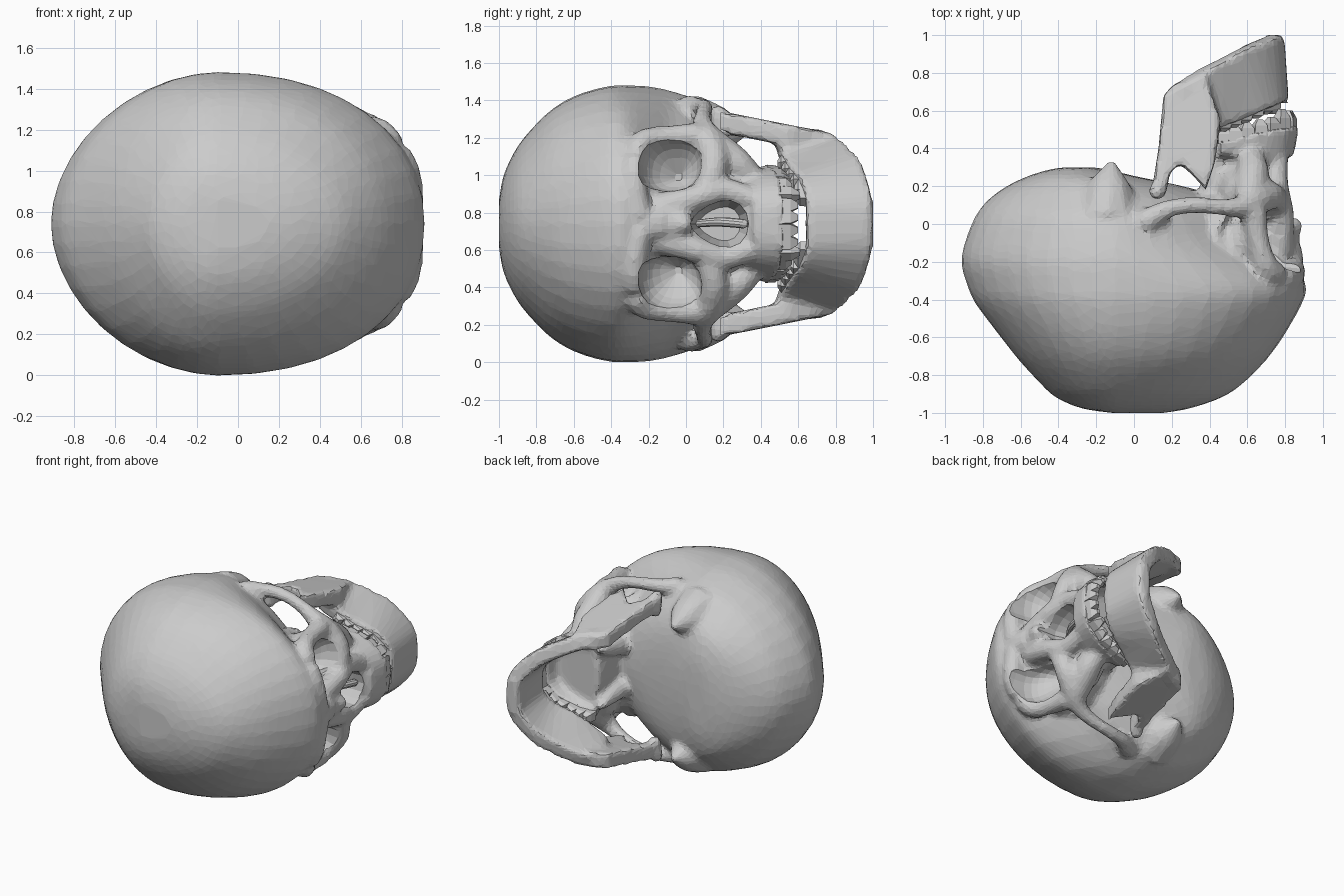
import bpy, bmesh, math
from mathutils import Vector

if "Cube" in bpy.data.objects:
    bpy.data.objects.remove(bpy.data.objects["Cube"])

MID = 0.74          # height of the symmetry plane (the skull lies on its side)


def power(v, n):
    return math.copysign(abs(v) ** (2 / n), v)


def loft(bm, rings):
    """Closed solid through rings of (x, y, s); s is measured from the symmetry plane."""
    vs = [[bm.verts.new((x, y, s + MID)) for x, y, s in r] for r in rings]
    n = len(vs[0])
    faces = [bm.faces.new((a[i], a[(i + 1) % n], b[(i + 1) % n], b[i]))
             for a, b in zip(vs, vs[1:]) for i in range(n)]
    faces += [bm.faces.new(vs[0]), bm.faces.new(vs[-1])]
    bmesh.ops.recalc_face_normals(bm, faces=faces)


def flip(ring, k):
    return [(x, y, s * k) for x, y, s in ring]


def dense(rows, k=4):
    """Smooth curve through rows of values."""
    out = []
    for i in range(len(rows) - 1):
        p = [rows[max(i - 1, 0)], rows[i], rows[i + 1], rows[min(i + 2, len(rows) - 1)]]
        for j in range(k):
            t = j / k
            out.append(tuple(b + .5 * t * (c - a + t * (2 * a - 5 * b + 4 * c - d + t * (3 * (b - c) + d - a)))
                             for a, b, c, d in zip(*p)))
    return out + [tuple(rows[-1])]


def tube(bm, pts, mirror=True):
    """Bone strut through points (x, y, s, radius) with rounded ends."""
    pts = dense(pts, 3)
    p = [Vector(q[:3]) for q in pts]
    rings = []
    for i, q in enumerate(pts):
        d = (p[min(i + 1, len(p) - 1)] - p[max(i - 1, 0)]).normalized()
        u = (Vector((.31, .17, .94)) if abs(d.z) < .8 else Vector((.1, .99, .1))).cross(d).normalized()
        w = d.cross(u)
        offs = [(0, 1)]
        if i == 0:
            offs = [(-0.8, 0.55), (0, 1)]
        elif i == len(p) - 1:
            offs = [(0, 1), (0.8, 0.55)]
        for o, k in offs:
            rings.append([tuple(p[i] + d * o * q[3] + (u * math.cos(a) + w * math.sin(a)) * q[3] * k)
                          for a in [j * math.tau / 10 for j in range(10)]])
    for k in ((1, -1) if mirror else (1,)):
        loft(bm, [flip(r, k) for r in rings])


def slices(bm, rows, xm, back=2, count=40):
    """Stack of egg-shaped slices along y: (y, back x, front x, half width, front squareness)."""
    rings = []
    for y, x0, x1, w, n in dense(rows):
        ring = []
        xc = min(xm, (x0 + x1) / 2)
        for j in range(count):
            a = j * math.tau / count
            c, s = math.cos(a), math.sin(a)
            m = n if c > 0 else back
            ring.append((xc + power(c, m) * ((x1 - xc) if c > 0 else (xc - x0)), y, w * power(s, m)))
        rings.append(ring)
    loft(bm, rings)


def wall(bm, half, t):
    """U-shaped wall; stations (top x, y, s, bottom x, y, s) from the middle to one end."""
    st = dense([(a, b, -c, d, e, -f) for a, b, c, d, e, f in half[:0:-1]] + half, 3)
    rings = []
    for i, q in enumerate(st):
        a, b = st[max(i - 1, 0)], st[min(i + 1, len(st) - 1)]
        d = Vector((b[0] - a[0], b[2] - a[2])).normalized()
        nx, ns = -d.y * t / 2, d.x * t / 2
        tx, ty, ts, bx, by, bs = q
        rings.append([(tx + nx, ty, ts + ns), (tx - nx, ty, ts - ns),
                      (bx - nx, by, bs - ns), (bx + nx, by, bs + ns)])
    loft(bm, rings)


def make(name, bm):
    me = bpy.data.meshes.new(name)
    bm.to_mesh(me)
    bm.free()
    ob = bpy.data.objects.new(name, me)
    bpy.context.collection.objects.link(ob)
    return ob


def fuse(ob, voxel, ratio, cutter=None):
    """Merge overlapping bones into one skin, carve, then facet."""
    m = ob.modifiers.new("merge", 'REMESH')
    m.mode, m.voxel_size = 'VOXEL', voxel
    m = ob.modifiers.new("soften", 'SMOOTH')
    m.factor, m.iterations = 0.5, 7
    if cutter:
        m = ob.modifiers.new("carve", 'BOOLEAN')
        m.operation, m.solver, m.object = 'DIFFERENCE', 'EXACT', cutter
    ob.modifiers.new("facet", 'DECIMATE').ratio = ratio
    bpy.ops.object.select_all(action='DESELECT')
    ob.select_set(True)
    bpy.context.view_layer.objects.active = ob
    bpy.ops.object.convert(target='MESH')


# Braincase, crown at -y
sk = bmesh.new()
slices(sk, [(-1.0, -.12, .16, .13, 2), (-.975, -.28, .30, .26, 2), (-.92, -.41, .46, .38, 2),
            (-.85, -.49, .57, .48, 2), (-.72, -.61, .70, .61, 2.1), (-.58, -.72, .80, .69, 2.15),
            (-.42, -.84, .89, .735, 2.2), (-.32, -.885, .91, .74, 2.1), (-.2, -.915, .83, .735, 1.8),
            (-.08, -.89, .70, .71, 1.6), (.04, -.84, .62, .67, 1.55), (.12, -.78, .50, .60, 1.6),
            (.19, -.69, .30, .53, 1.7), (.25, -.57, .02, .43, 2), (.29, -.44, -.15, .28, 2),
            (.30, -.36, -.22, .12, 2)], -.1, 1.88)

# Mastoid bumps, brows, cheek bones and arches
tube(sk, [(-.14, .04, .52, .17), (-.13, .2, .50, .12), (-.12, .31, .49, .035)])
tube(sk, [(.84, -.25, .04, .07), (.82, -.28, .26, .07), (.71, -.24, .43, .07), (.66, -.1, .465, .06),
          (.63, .06, .47, .075)])
tube(sk, [(.77, .1, .15, .06), (.72, .15, .32, .08), (.63, .12, .44, .085), (.56, .09, .52, .06),
          (.46, .09, .575, .047), (.32, .10, .615, .045), (.18, .08, .625, .05), (.06, .01, .62, .07)])
tube(sk, [(.61, .14, .44, .08), (.63, .27, .32, .09), (.62, .37, .24, .06)])
# Orbit walls, cheek filling and the bone between the eyes
tube(sk, [(.40, .02, .2, .16), (.55, -.1, .32, .2), (.60, -.08, .38, .12)])
tube(sk, [(.56, .2, .16, .14), (.59, .15, .33, .12)])
tube(sk, [(.66, .12, .18, .11), (.64, .14, .36, .1)])
tube(sk, [(.5, .05, 0, .18), (.66, -.08, 0, .18)], False)
# Nose bridge and rims of the nasal opening
tube(sk, [(.81, -.22, 0, .1), (.77, -.1, 0, .12), (.84, -.01, 0, .06)], False)
tube(sk, [(.76, -.14, .08, .09), (.78, .06, .14, .07), (.75, .2, .18, .07), (.76, .34, .14, .06)])
# Upper jaw, its tooth ridge and the bone behind the palate
slices(sk, [(.02, .42, .76, .17, 2.4), (.18, .42, .77, .23, 2.4), (.27, .42, .77, .25, 2.4),
            (.35, .42, .81, .27, 2.4), (.41, .43, .82, .28, 2.4)], .58)
upper = [(.80, .36, 0, .83, .52, 0), (.78, .36, .12, .81, .52, .13), (.69, .36, .20, .70, .50, .22),
         (.56, .36, .24, .56, .47, .265), (.45, .36, .25, .45, .44, .28)]
wall(sk, upper, .09)
tube(sk, [(.42, .12, .15, .08), (.42, .3, .18, .06), (.41, .42, .21, .03)])

# Cutters for the eye sockets and the pear-shaped nasal opening
cut = bmesh.new()
for k in (1, -1):
    rings = []
    for x, y, s, ry, rs in dense([(1.0, -.08, .32, .18, .15), (.76, -.08, .32, .165, .145),
                                  (.64, -.06, .29, .12, .11), (.56, -.04, .25, .02, .02)], 3):
        rings.append([(x, y + ry * power(math.cos(a), 2.5) + .12 * rs * math.sin(a),
                       k * (s + rs * power(math.sin(a), 2.5)))
                      for a in [j * math.tau / 18 for j in range(18)]])
    loft(cut, rings)
rings = []
for x, f in ((1.0, 1), (.72, .95), (.60, .7)):
    rings.append([(x, .18 - .16 * f * math.cos(a), .125 * f * math.sin(a) * (1 - .3 * math.cos(a)))
                  for a in [j * math.tau / 16 for j in range(16)]])
loft(cut, rings)
cutter = make("socket_cutter", cut)
cutter.hide_render = True
skull = make("skull", sk)
fuse(skull, .02, .15, cutter)
bpy.data.objects.remove(cutter)

# Thin wall dividing the nasal opening
sp = bmesh.new()
tube(sp, [(.62, .05, 0, .02), (.70, .18, .01, .025), (.74, .31, 0, .025)], False)
make("nasal_septum", sp)

# Lower jaw: U-shaped body and two upright branches
jw = bmesh.new()
lower = [(.765, .64, 0, .74, 1.0, 0), (.75, .64, .12, .72, .99, .13), (.67, .60, .21, .61, .95, .27),
         (.55, .55, .27, .48, .88, .36), (.44, .51, .34, .31, .79, .44), (.33, .48, .42, .21, .70, .47)]
wall(jw, lower, .11)
tube(jw, [(.73, .95, .12, .055), (.735, .95, 0, .055)])
branch = [(.09, .15), (.17, .16), (.19, .27), (.24, .32), (.31, .26), (.38, .18), (.43, .33),
          (.46, .55), (.38, .78), (.21, .74), (.155, .68), (.13, .4)]
for k in (1, -1):
    loft(jw, [[(x, y, k * (.59 - (y - .25) * .2 - t)) for x, y in branch] for t in (0, .115)])
tube(jw, [(.12, .17, .60, .045), (.13, .18, .48, .045)])
fuse(make("lower_jaw", jw), .02, .18)


# Teeth: tapered blocks spaced along each ridge
def teeth(name, path, start, length, count):
    bm = bmesh.new()
    p = [Vector(q) for q in path]
    for i in range(start, count):
        f = (i + .5) / count * (len(p) - 1)
        j = int(f)
        c, d = p[j].lerp(p[j + 1], f - j), (p[j + 1] - p[j])
        d.y = 0
        d.normalize()
        n = Vector((-d.z, 0, d.x))
        h = length * (1.15 if i == 2 else 1 if i < 3 else .8)
        rings = []
        for y, a, b in ((-.2, .036, .035), (.55, .034, .032), (1, .014, .012)):
            o = c + Vector((0, y * h, 0))
            rings.append([tuple(o + d * a * u + n * b * v)
                          for u, v in ((1, 1), (-1, 1), (-1, -1), (1, -1))])
        for k in (1, -1):
            loft(bm, [flip(r, k) for r in rings])
    make(name, bm)


teeth("upper_teeth", [(x, y - .01, s) for _, _, _, x, y, s in upper], 0, .09, 8)
teeth("lower_teeth", [(x, y + .01, s) for x, y, s, _, _, _ in lower[:5]], 2, -.05, 8)
